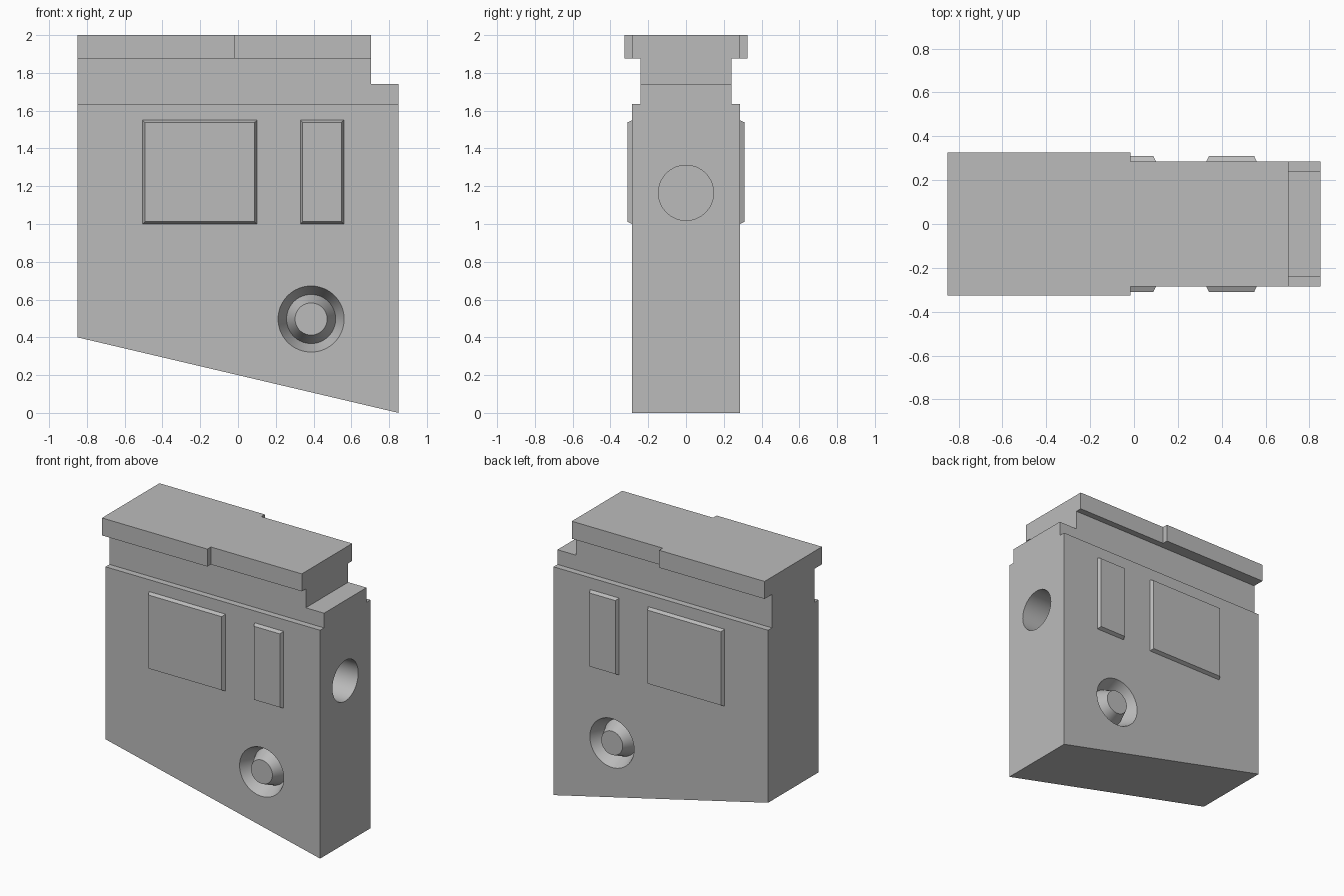
import bpy, bmesh
from math import cos, sin, pi, radians
from mathutils import Vector

cube = bpy.data.objects.get("Cube")
if cube:
    bpy.data.objects.remove(cube, do_unlink=True)

grey = bpy.data.materials.new("plain_grey")
grey.use_nodes = True
grey.diffuse_color = (0.5, 0.5, 0.5, 1)
grey.node_tree.nodes["Principled BSDF"].inputs["Base Color"].default_value = (0.5, 0.5, 0.5, 1)


def finish(name, bm):
    bmesh.ops.recalc_face_normals(bm, faces=bm.faces[:])
    mesh = bpy.data.meshes.new(name)
    bm.to_mesh(mesh)
    bm.free()
    mesh.materials.append(grey)
    obj = bpy.data.objects.new(name, mesh)
    bpy.context.collection.objects.link(obj)
    return obj


def extrude_profile(name, points, y_half):
    """Extrude an outline in the xz plane symmetrically along y."""
    bm = bmesh.new()
    face = bm.faces.new([bm.verts.new((x, -y_half, z)) for x, z in points])
    new = bmesh.ops.extrude_face_region(bm, geom=[face])["geom"]
    verts = [v for v in new if isinstance(v, bmesh.types.BMVert)]
    bmesh.ops.translate(bm, verts=verts, vec=(0, 2 * y_half, 0))
    return finish(name, bm)


def raised_panel(name, x0, x1, z0, z1, side):
    """Panel on a broad face, with slanted edges."""
    bm = bmesh.new()
    rings = []
    for y, inset in ((0.275, 0), (0.285, 0), (0.31, 0.012)):
        a, b, c, d = x0 + inset, x1 - inset, z0 + inset, z1 - inset
        rings.append([bm.verts.new((x, side * y, z)) for x, z in ((a, c), (b, c), (b, d), (a, d))])
    for low, high in zip(rings, rings[1:]):
        for i in range(4):
            j = (i + 1) % 4
            bm.faces.new((low[i], low[j], high[j], high[i]))
    bm.faces.new(rings[0])
    bm.faces.new(rings[-1])
    return finish(name, bm)


def groove_cutter(name, x, z, side, segments=64):
    """Ring with a triangular section that leaves a flush tapered boss."""
    depth, over, mid, half = 0.1, 0.02, 0.13, 0.045
    wide = half * (depth + over) / depth
    section = ((mid + wide, BODY_Y + over), (mid, BODY_Y - depth), (mid - wide, BODY_Y + over))
    bm = bmesh.new()
    rings = []
    for s in range(segments):
        a = 2 * pi * s / segments
        rings.append([bm.verts.new((x + r * cos(a), side * y, z + r * sin(a))) for r, y in section])
    for s in range(segments):
        a, b = rings[s], rings[(s + 1) % segments]
        for i in range(3):
            j = (i + 1) % 3
            bm.faces.new((a[i], a[j], b[j], b[i]))
    return finish(name, bm)


def cut(target, cutter):
    mod = target.modifiers.new("cut", 'BOOLEAN')
    mod.operation = 'DIFFERENCE'
    mod.solver = 'EXACT'
    mod.object = cutter
    bpy.context.view_layer.objects.active = target
    bpy.ops.object.modifier_apply(modifier=mod.name)
    bpy.data.objects.remove(cutter, do_unlink=True)


BODY_Y = 0.285
END = 0.85
CAP_END = 0.705

# Main body with a slanted underside
body = extrude_profile("body", [(-END, 0.4), (END, 0), (END, 1.635), (-END, 1.635)], BODY_Y)

# Neck with a notch at one end
extrude_profile("neck", [(-END, 1.635), (END, 1.635), (END, 1.74), (CAP_END, 1.74),
                         (CAP_END, 1.875), (-END, 1.875)], 0.24)

# Top cap, wide for half its length and narrower for the rest
for name, x0, x1, y in (("cap_wide", -END, -0.015, 0.325), ("cap_narrow", -0.015, CAP_END, BODY_Y)):
    extrude_profile(name, [(x0, 1.875), (x1, 1.875), (x1, 2), (x0, 2)], y)

# Raised panels and ring grooves on both broad faces
for side, label in ((-1, "front"), (1, "back")):
    raised_panel(label + "_large_panel", -0.505, 0.1, 1.0, 1.55, side)
    raised_panel(label + "_small_panel", 0.33, 0.56, 1.0, 1.55, side)
    cut(body, groove_cutter("groove_cutter", 0.387, 0.497, side))

# Round blind hole in the end
bm = bmesh.new()
bmesh.ops.create_cone(bm, cap_ends=True, segments=64, radius1=0.146, radius2=0.146, depth=0.8)
for v in bm.verts:
    v.co = Vector((v.co.z + END, v.co.x, v.co.y + 1.165))
cut(body, finish("hole_cutter", bm))

# Smooth the round cuts, keep the corners sharp
bpy.ops.object.select_all(action='DESELECT')
body.select_set(True)
bpy.context.view_layer.objects.active = body
bpy.ops.object.shade_smooth_by_angle(angle=radians(25))
